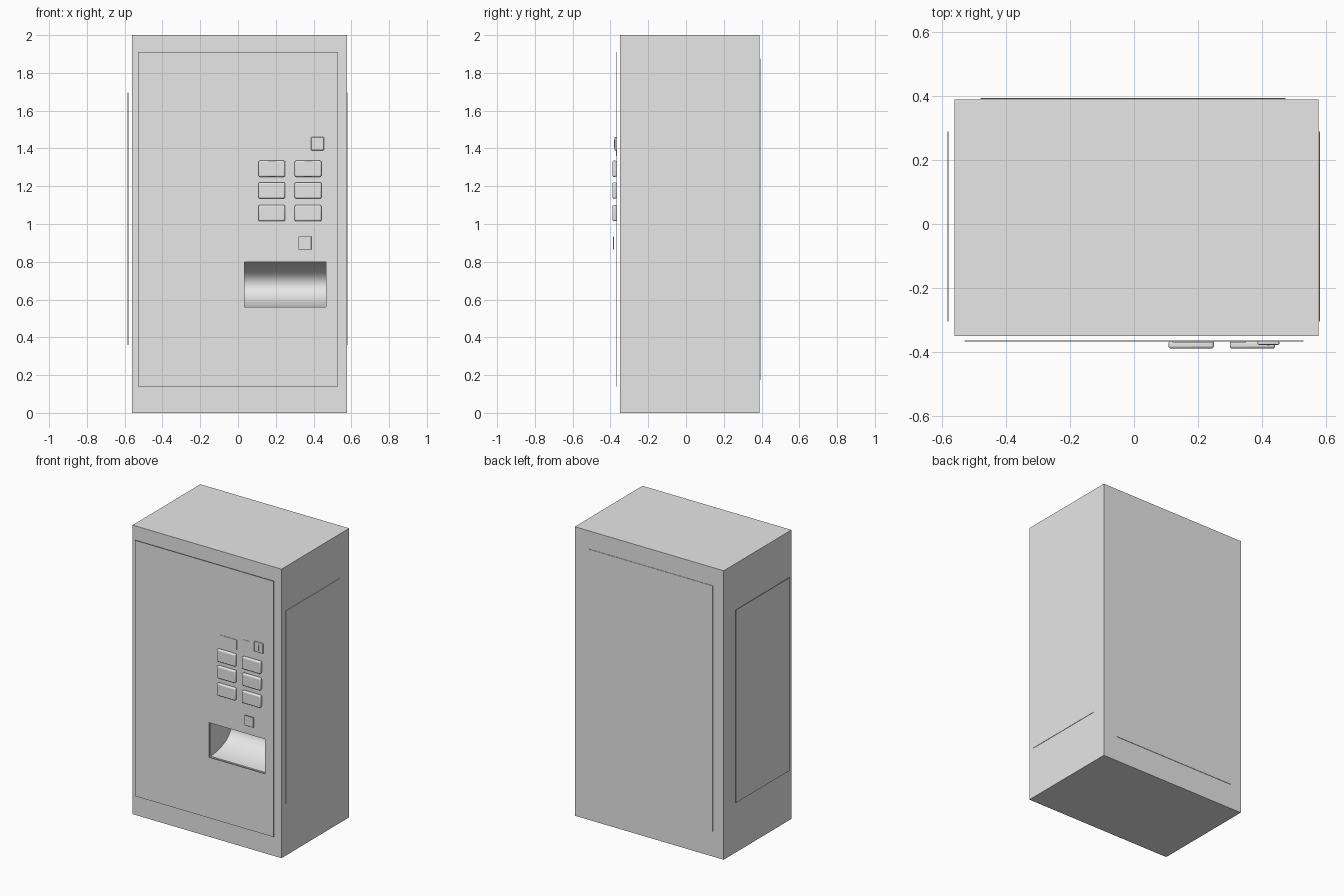
import bpy
import bmesh
import math
from mathutils import Matrix, Vector

if "Cube" in bpy.data.objects:
    bpy.data.objects.remove(bpy.data.objects["Cube"], do_unlink=True)

grey = bpy.data.materials.new("plain_grey")
grey.use_nodes = True
grey.diffuse_color = (0.8, 0.8, 0.8, 1)
grey.node_tree.nodes["Principled BSDF"].inputs["Base Color"].default_value = (0.8, 0.8, 0.8, 1)


def finish(name, bm):
    mesh = bpy.data.meshes.new(name)
    bm.to_mesh(mesh)
    bm.free()
    mesh.materials.append(grey)
    obj = bpy.data.objects.new(name, mesh)
    bpy.context.collection.objects.link(obj)
    return obj


def box(name, x, y, z, bevel=0):
    """Box from (low, high) ranges on each axis."""
    bm = bmesh.new()
    bmesh.ops.create_cube(bm, size=1)
    for v in bm.verts:
        v.co = Vector([(a + b) / 2 + c * (b - a) for c, (a, b) in zip(v.co, (x, y, z))])
    obj = finish(name, bm)
    if bevel:
        mod = obj.modifiers.new("rounded_edges", "BEVEL")
        mod.width = bevel
        mod.segments = 3
        smooth(obj)
    return obj


def smooth(obj):
    bpy.ops.object.select_all(action="DESELECT")
    obj.select_set(True)
    bpy.context.view_layer.objects.active = obj
    bpy.ops.object.shade_smooth_by_angle(angle=math.radians(35))


# Cabinet and thin cover panels
cabinet = box("cabinet", (-0.562, 0.578), (-0.35, 0.39), (0, 2))
front_panel = box("front_panel", (-0.53, 0.53), (-0.368, -0.364), (0.14, 1.91))
box("right_panel", (-0.584, -0.581), (-0.305, 0.29), (0.36, 1.695))
box("left_panel", (0.579, 0.582), (-0.305, 0.29), (0.36, 1.695))
box("back_panel", (-0.48, 0.475), (0.391, 0.394), (0.175, 1.875))

# Rounded pick-up recess cut through the front panel into the cabinet
bm = bmesh.new()
bmesh.ops.create_cone(bm, cap_ends=True, segments=64, radius1=1, radius2=1, depth=1)
bm.transform(Matrix.Translation((0.25, -0.366, 0.68))
             @ Matrix.Diagonal((0.43, 0.24, 0.12, 1))
             @ Matrix.Rotation(math.pi / 2, 4, "Y"))
cutter = finish("recess_cutter", bm)
cutter.hide_render = True
for obj in (cabinet, front_panel):
    mod = obj.modifiers.new("recess", "BOOLEAN")
    mod.operation = "DIFFERENCE"
    mod.solver = "EXACT"
    mod.object = cutter
    bpy.context.view_layer.objects.active = obj
    bpy.ops.object.modifier_apply(modifier=mod.name)
    smooth(obj)
bpy.data.objects.remove(cutter, do_unlink=True)

# Selection buttons in two columns
for row, z in enumerate((1.015, 1.135, 1.25)):
    for side, x in (("right", 0.108), ("left", 0.3)):
        box(f"selection_button_{side}_{row + 1}", (x, x + 0.142),
            (-0.39, -0.366), (z, z + 0.085), 0.008)

# Payment fittings above and return button below
box("coin_plate", (0.387, 0.455), (-0.378, -0.366), (1.39, 1.46), 0.004)
box("coin_slot", (0.418, 0.424), (-0.38, -0.377), (1.405, 1.445))
box("price_display", (0.12, 0.25), (-0.371, -0.367), (1.36, 1.43))
box("note_plate", (0.3, 0.35), (-0.371, -0.367), (1.395, 1.445))
box("return_button", (0.32, 0.388), (-0.387, -0.38), (0.865, 0.935), 0.002)
